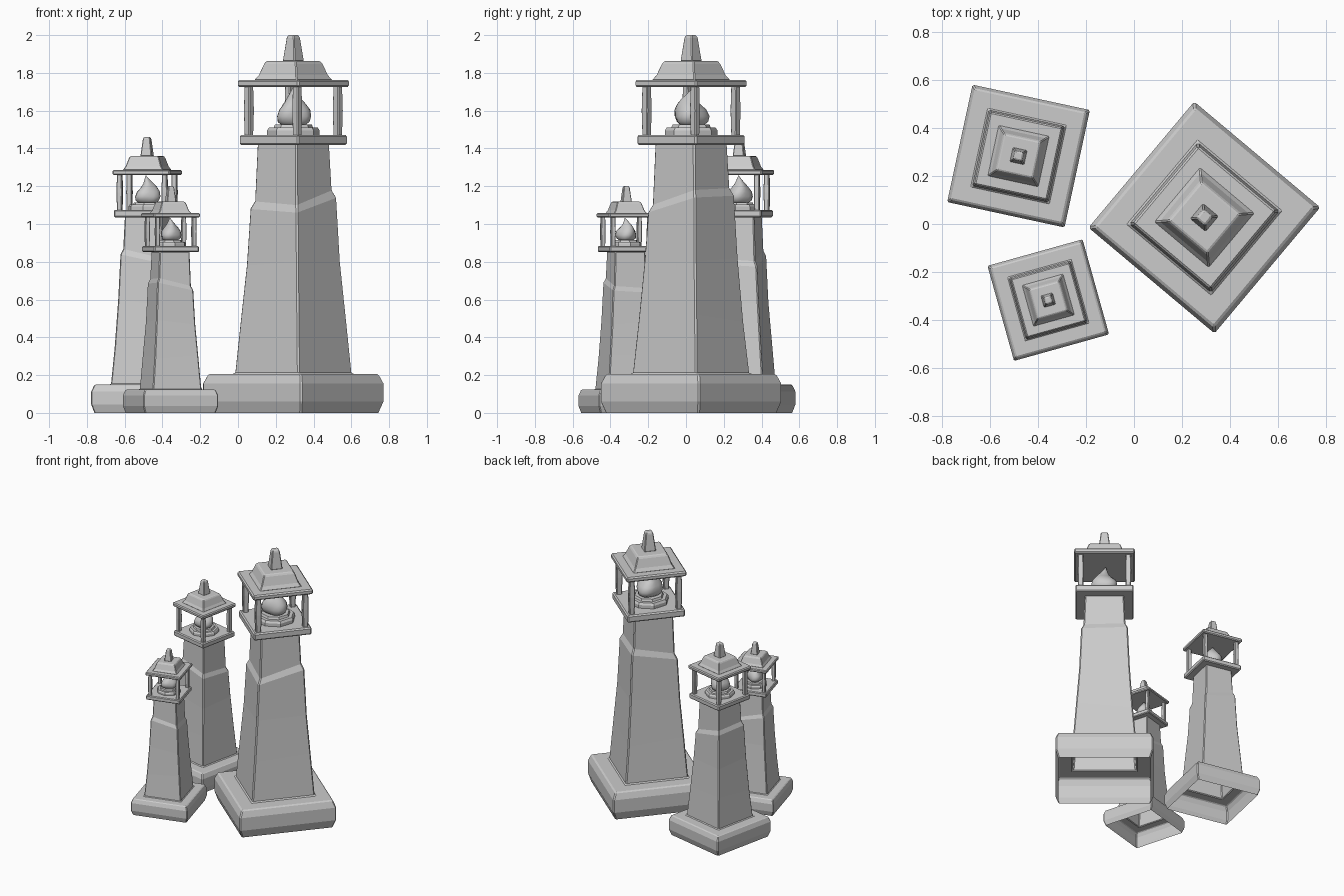
import bpy, bmesh, math
from mathutils import Matrix, Vector

if "Cube" in bpy.data.objects:
    bpy.data.objects.remove(bpy.data.objects["Cube"])


def loft(name, rings, place, scale, cap_bottom=True, bevel=0.0, smooth=False):
    """Skin a list of vertex rings, all with the same number of points."""
    bm = bmesh.new()
    loops = [[bm.verts.new(place @ Vector(p)) for p in ring] for ring in rings]
    n = len(loops[0])
    for a, b in zip(loops, loops[1:]):
        for i in range(n):
            j = (i + 1) % n
            bm.faces.new((a[i], a[j], b[j], b[i]))
    bm.faces.new(loops[-1])
    if cap_bottom:
        bm.faces.new(loops[0][::-1])
    for f in bm.faces:
        f.smooth = smooth
    mesh = bpy.data.meshes.new(name)
    bm.to_mesh(mesh)
    bm.free()
    obj = bpy.data.objects.new(name, mesh)
    bpy.context.collection.objects.link(obj)
    if bevel:
        m = obj.modifiers.new("edge_bevel", 'BEVEL')
        m.width = bevel * scale
        m.segments = 1
        m.limit_method = 'ANGLE'
        m.angle_limit = math.radians(35)
    return obj


def square(h, z, cx=0, cy=0, dz=(0, 0, 0, 0)):
    corners = ((1, 1), (-1, 1), (-1, -1), (1, -1))
    return [(cx + h * x, cy + h * y, z + d) for (x, y), d in zip(corners, dz)]


def circle(r, z, n, cx=0, cy=0, phase=0.0, wobble=0.0):
    pts = []
    for i in range(n):
        a = 2 * math.pi * i / n
        rr = r * (1 + wobble * math.cos(3 * (a - phase)))
        pts.append((cx + rr * math.cos(a), cy + rr * math.sin(a), z))
    return pts


def tower(prefix, x, y, scale, degrees):
    place = (Matrix.Translation((x, y, 0))
             @ Matrix.Rotation(math.radians(degrees), 4, 'Z')
             @ Matrix.Scale(scale, 4))

    def part(name, rings, **kw):
        return loft(prefix + "_" + name, rings, place, scale, **kw)

    # Hollow plinth and tapering shaft with a slanted ledge
    slant = (0.05, 0.06, -0.01, -0.03)
    part("shaft", [
        square(0.323, 0), square(0.3425, 0.06), square(0.3425, 0.155),
        square(0.323, 0.205), square(0.222, 0.205),
        square(0.199, 0.5, dz=(0.02, -0.02, 0.01, 0)),
        square(0.178, 0.8, dz=(0, 0.02, -0.02, 0)),
        square(0.164, 1.09, dz=slant), square(0.147, 1.13, dz=slant),
        square(0.137, 1.425)], cap_bottom=False, bevel=0.008)

    # Gallery floor
    part("gallery", [square(0.205, 1.418), square(0.205, 1.472)], bevel=0.009)

    # Lamp stand in two tiers
    part("lamp_stand", [circle(0.14, 1.47, 8), circle(0.14, 1.495, 8),
                        circle(0.13, 1.51, 8), circle(0.105, 1.51, 8),
                        circle(0.098, 1.526, 8)])

    # Swirling flame: radius, height, sideways drift
    flame = ((0.05, 1.515, 0), (0.082, 1.54, 0), (0.09, 1.57, 0),
             (0.082, 1.605, 0.003), (0.06, 1.635, 0.008), (0.04, 1.66, 0.008),
             (0.02, 1.69, 0), (0.003, 1.72, -0.008))
    part("flame", [circle(r, z, 16, cx=d, cy=-d, phase=(z - 1.5) * 6, wobble=0.1)
                   for r, z, d in flame], smooth=True)

    # Corner posts, slightly swollen in the middle
    for i, (sx, sy) in enumerate(((1, 1), (-1, 1), (-1, -1), (1, -1))):
        px, py = 0.167 * sx, 0.167 * sy
        part(f"post_{i + 1}", [square(h, z, px, py) for h, z in
             ((0.018, 1.465), (0.021, 1.6), (0.018, 1.735))], bevel=0.005)

    # Roof slab, stepped roof and spire
    part("eaves", [square(0.213, 1.725), square(0.213, 1.763)], bevel=0.009)
    part("roof", [square(0.15, 1.76), square(0.132, 1.788), square(0.112, 1.848),
                  square(0.102, 1.863)], bevel=0.005)
    part("spire", [square(0.042, 1.86), square(0.027, 1.985),
                   square(0.021, 2.0)], bevel=0.005)


tower("large", 0.293, 0.027, 1.0, -40)
tower("medium", -0.481, 0.283, 0.73, 77.8)
tower("small", -0.357, -0.317, 0.6, 105.6)
